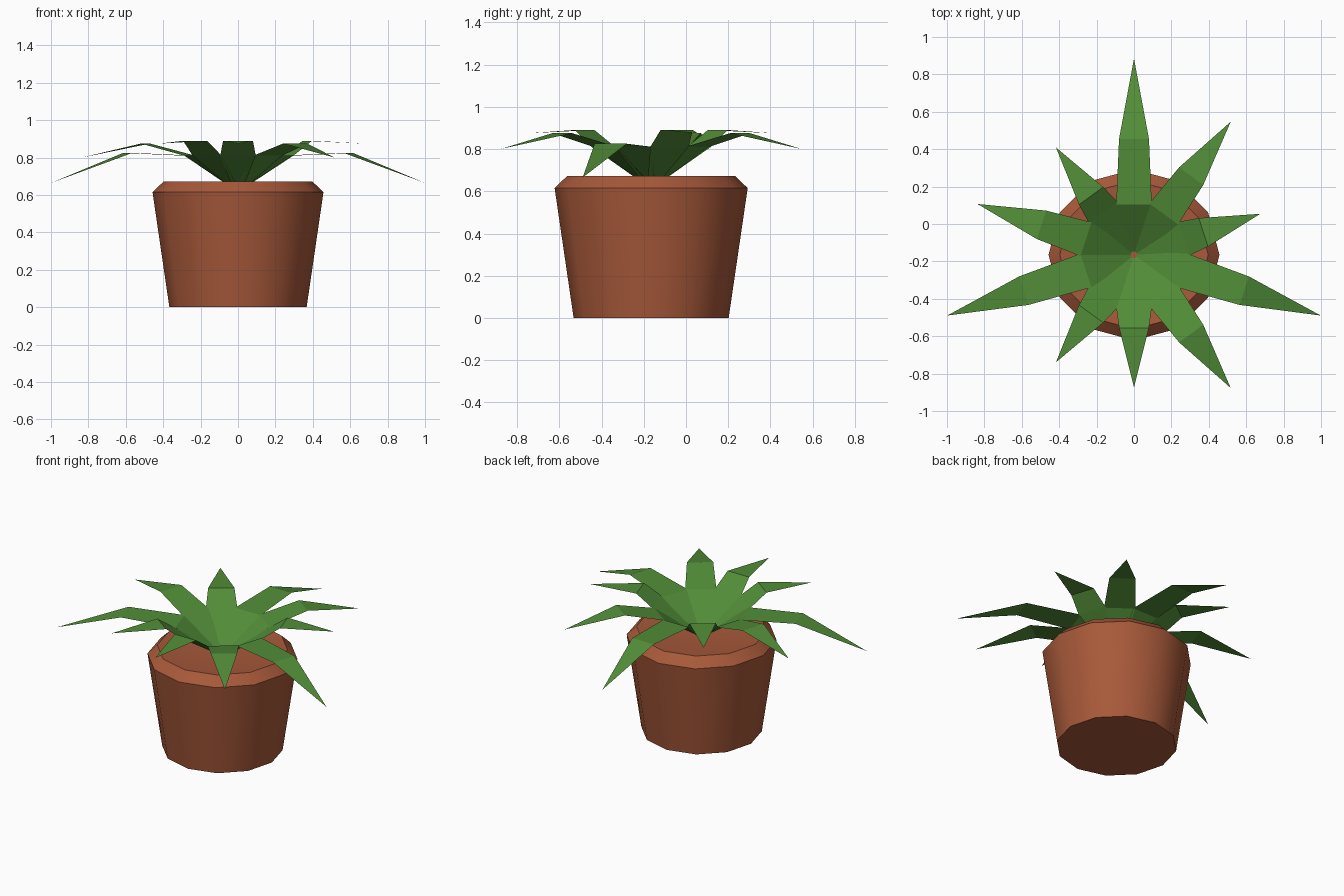
import bpy
import bmesh
from math import cos, sin, pi, radians
from mathutils import Matrix

cube = bpy.data.objects.get("Cube")
if cube:
    bpy.data.objects.remove(cube, do_unlink=True)

CENTRE_Y = -0.165


def make_material(name, rgb):
    mat = bpy.data.materials.new(name)
    mat.use_nodes = True
    colour = (*rgb, 1.0)
    mat.diffuse_color = colour
    bsdf = next(n for n in mat.node_tree.nodes if n.type == "BSDF_PRINCIPLED")
    bsdf.inputs["Base Color"].default_value = colour
    bsdf.inputs["Roughness"].default_value = 0.8
    return mat


def make_object(name, bm, mat):
    mesh = bpy.data.meshes.new(name)
    bm.to_mesh(mesh)
    bm.free()
    mesh.materials.append(mat)
    obj = bpy.data.objects.new(name, mesh)
    bpy.context.collection.objects.link(obj)
    return obj


terracotta = make_material("terracotta", (0.39, 0.10, 0.042))
leaf_green = make_material("leaf green", (0.085, 0.27, 0.04))


# Pot: a twelve-sided lathe with a bevelled rim and a shallow dished top
def make_pot(profile, dish_z, sides=12):
    bm = bmesh.new()
    rings = []
    for r, z in profile:
        rings.append([bm.verts.new((r * cos(2 * pi * i / sides),
                                    r * sin(2 * pi * i / sides) + CENTRE_Y, z))
                      for i in range(sides)])
    bm.faces.new(rings[0][::-1])
    for low, high in zip(rings, rings[1:]):
        for i in range(sides):
            j = (i + 1) % sides
            bm.faces.new((low[i], low[j], high[j], high[i]))
    middle = bm.verts.new((0, CENTRE_Y, dish_z))
    for i in range(sides):
        bm.faces.new((rings[-1][i], rings[-1][(i + 1) % sides], middle))
    bmesh.ops.recalc_face_normals(bm, faces=bm.faces)
    return make_object("pot", bm, terracotta)


pot = make_pot([(0.367, 0), (0.457, 0.615), (0.397, 0.673)], 0.63)
bpy.ops.object.select_all(action="DESELECT")
pot.select_set(True)
bpy.context.view_layer.objects.active = pot
bpy.ops.object.shade_smooth_by_angle(angle=radians(35))


# Leaf: a thin folded strip, (reach, height, half width) per section, then a tip
def make_leaf(name, sections, tip, angle):
    bm = bmesh.new()
    pairs = [(bm.verts.new((r, -w, z)), bm.verts.new((r, w, z)))
             for r, z, w in sections]
    for (a, b), (c, d) in zip(pairs, pairs[1:]):
        bm.faces.new((a, c, d, b))
    point = bm.verts.new((tip[0], 0, tip[1]))
    bm.faces.new((pairs[-1][0], point, pairs[-1][1]))
    turn = Matrix.Translation((0, CENTRE_Y, 0)) @ Matrix.Rotation(radians(angle), 4, "Z")
    bmesh.ops.transform(bm, matrix=turn, verts=bm.verts)
    return make_object(name, bm, leaf_green)


# Three kinds of leaf, spaced evenly around the crown
base = (0.0, 0.62, 0.02)
kinds = {
    "long_leaf": ([base, (0.27, 0.81, 0.095), (0.62, 0.825, 0.08)],
                  (1.05, 0.665), (90, 198, 342)),
    "medium_leaf": ([base, (0.27, 0.81, 0.095), (0.52, 0.875, 0.08)],
                    (0.88, 0.80), (54, 162, 306)),
    "short_leaf": ([base, (0.28, 0.81, 0.095), (0.39, 0.89, 0.08)],
                   (0.71, 0.875), (18, 126, 234, 270)),
}
for kind, (sections, tip, angles) in kinds.items():
    for n, angle in enumerate(angles, 1):
        make_leaf(f"{kind}_{n}", sections, tip, angle)
